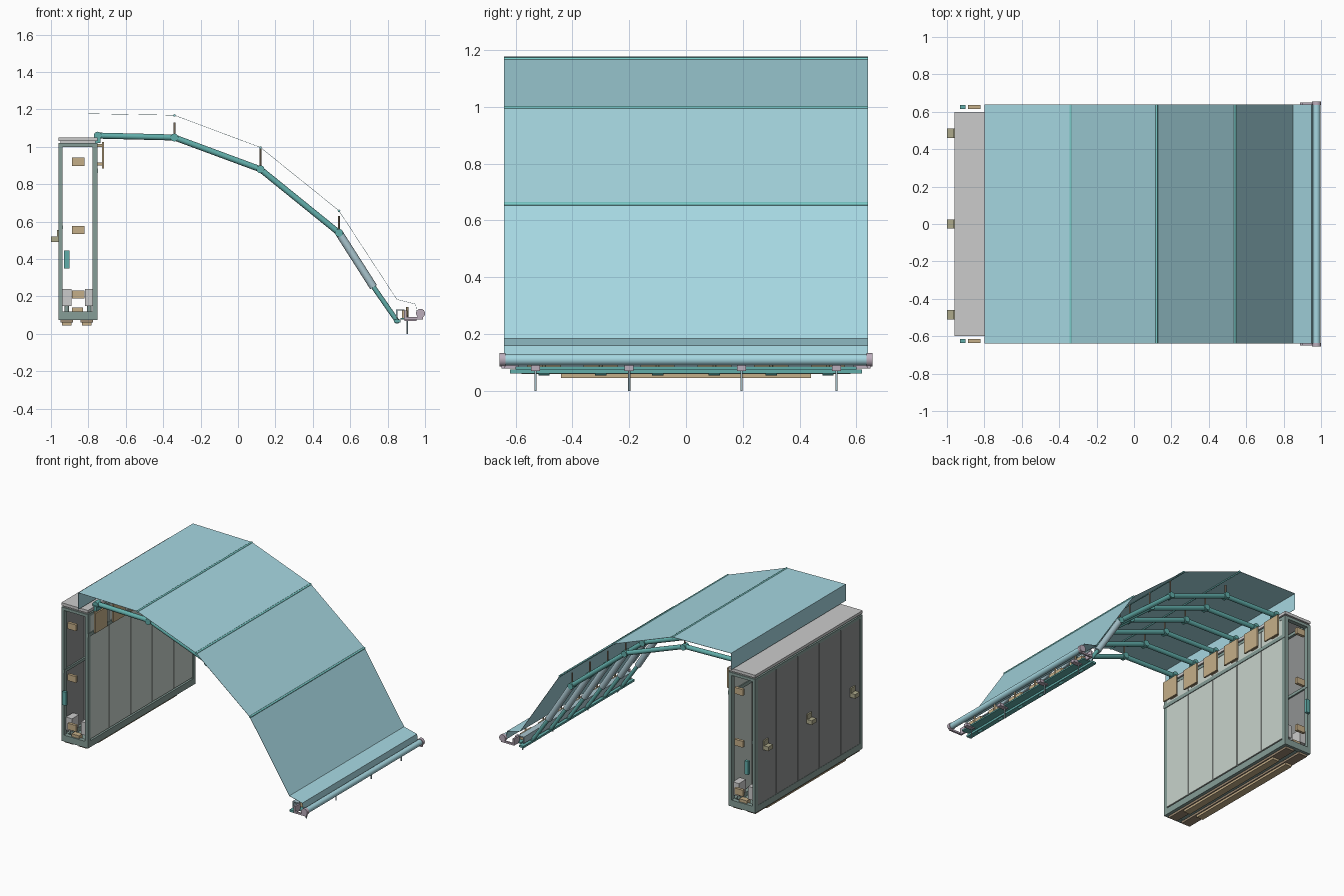
import bpy, bmesh
from mathutils import Vector

if "Cube" in bpy.data.objects:
    bpy.data.objects.remove(bpy.data.objects["Cube"])


def mat(name, r, g, b):
    m = bpy.data.materials.new(name)
    m.diffuse_color = (r, g, b, 1)
    m.use_nodes = True
    m.node_tree.nodes["Principled BSDF"].inputs["Base Color"].default_value = m.diffuse_color
    return m


CLOTH = mat("cloth_blue", 0.38, 0.68, 0.75)
TEAL = mat("teal", 0.12, 0.42, 0.40)
SEAM = mat("seam_teal", 0.20, 0.62, 0.60)
STEEL = mat("blue_steel", 0.40, 0.56, 0.62)
FRAME = mat("frame_green", 0.24, 0.34, 0.31)
PANEL_OUT = mat("outer_panel", 0.28, 0.29, 0.29)
PANEL_IN = mat("inner_panel", 0.58, 0.65, 0.60)
TAN = mat("tan", 0.56, 0.43, 0.25)
OLIVE = mat("olive", 0.42, 0.40, 0.26)
WOOD = mat("brown", 0.33, 0.25, 0.17)
MAUVE = mat("mauve", 0.50, 0.42, 0.50)
CAP = mat("cap_grey", 0.62, 0.63, 0.61)


def finish(name, bm, m):
    me = bpy.data.meshes.new(name)
    bm.to_mesh(me)
    bm.free()
    me.materials.append(m)
    ob = bpy.data.objects.new(name, me)
    bpy.context.collection.objects.link(ob)
    return ob


def box(name, x, y, z, m):
    bm = bmesh.new()
    bmesh.ops.create_cube(bm, size=1)
    for v in bm.verts:
        v.co = Vector([(r[0] + r[1]) / 2 + c * (r[1] - r[0]) for r, c in zip((x, y, z), v.co)])
    return finish(name, bm, m)


def tube(name, p, q, r, m, n=16):
    p, q = Vector(p), Vector(q)
    bm = bmesh.new()
    bmesh.ops.create_cone(bm, cap_ends=True, segments=n, radius1=r, radius2=r, depth=(q - p).length)
    for f in bm.faces:
        f.smooth = len(f.verts) == 4
    for e in bm.edges:
        e.smooth = all(f.smooth for f in e.link_faces)
    rot = Vector((0, 0, 1)).rotation_difference(q - p)
    for v in bm.verts:
        v.co = rot @ v.co + (p + q) / 2
    return finish(name, bm, m)


def sheet(name, pts, half, thick, m):
    bm = bmesh.new()
    rows = [[bm.verts.new((x, s * half, z)) for s in (-1, 1)] for x, z in pts]
    for a, b in zip(rows, rows[1:]):
        bm.faces.new((a[0], b[0], b[1], a[1]))
    ob = finish(name, bm, m)
    mod = ob.modifiers.new("thickness", "SOLIDIFY")
    mod.thickness = thick
    return ob


def at(p, y):
    return (p[0], y, p[1])


X0, X1, H = -0.96, -0.752, 0.60

# cabinet frame: end frames and lengthwise rails
for s in (-1, 1):
    ye = sorted((s * H, s * (H - 0.03)))
    for x in ((X0, X0 + 0.022), (X1 - 0.025, X1)):
        box("cabinet_post", x, ye, (0.075, 1.02), FRAME)
    for z in ((0.075, 0.12), (1.0, 1.02)):
        box("end_cross_rail", (X0, X1), ye, z, FRAME)
for x in ((X0, X0 + 0.03), (X1 - 0.03, X1)):
    for z in ((0.075, 0.12), (1.0, 1.02)):
        box("cabinet_long_rail", x, (-H, H), z, FRAME)
box("inner_top_rail", (X1 - 0.02, X1 + 0.003), (-H, H), (0.86, 0.885), FRAME)
box("outer_mid_rail", (X0 + 0.012, X0 + 0.024), (-H, H), (0.56, 0.58), FRAME)
box("cabinet_floor", (X0 + 0.02, X1 - 0.02), (-H, H), (0.08, 0.09), FRAME)
box("cabinet_lid", (X0, X1), (-H, H), (1.03, 1.05), CAP)
for y in (-0.57, 0, 0.57):
    box("lid_spacer", (X0 + 0.01, X1 - 0.01), (y - 0.02, y + 0.02), (1.015, 1.035), CAP)

# wall panels
w = 2 * H / 5
for i in range(5):
    y = (-H + i * w + 0.003, -H + (i + 1) * w - 0.003)
    box("outer_panel", (X0 + 0.002, X0 + 0.013), y, (0.12, 1.0), PANEL_OUT)
    box("inner_panel", (X1 - 0.014, X1 - 0.002), y, (0.13, 1.0), PANEL_IN)

# skids, handles, end fittings
for x in (-0.915, -0.808):
    box("long_skid", (x - 0.033, x + 0.033), (-0.58, 0.58), (0.06, 0.075), WOOD)
    box("skid_shoe", (x - 0.025, x + 0.025), (-0.44, 0.44), (0.045, 0.06), TAN)
for y in (-0.485, 0, 0.485):
    box("side_handle", (-1.0, -0.966), (y - 0.025, y + 0.025), (0.49, 0.52), OLIVE)
    box("handle_mount", (-0.968, -0.956), (y - 0.025, y + 0.025), (0.49, 0.555), OLIVE)
for s in (-1, 1):
    for z in (0.92, 0.555, 0.21):
        box("end_catch", (-0.888, -0.822), sorted((s * 0.615, s * 0.635)), (z - 0.022, z + 0.022), TAN)
    box("end_latch", (-0.93, -0.90), sorted((s * 0.615, s * 0.635)), (0.35, 0.445), TEAL)
    box("lower_catch", (-0.888, -0.828), sorted((s * 0.55, s * 0.59)), (0.11, 0.14), TAN)
    for x in (-0.915, -0.795):
        box("drive_unit", (x - 0.024, x + 0.024), sorted((s * 0.5, s * 0.58)), (0.15, 0.24), CAP)
        tube("drive_leg", (x, s * 0.54, 0.11), (x, s * 0.54, 0.17), 0.012, FRAME)

# folding arms
JOINTS = [(-0.75, 1.06), (-0.34, 1.05), (0.12, 0.88), (0.54, 0.54), (0.725, 0.25), (0.85, 0.07)]
FOLDS = [(-0.34, 1.17), (0.12, 0.998), (0.54, 0.66)]
TOPS = [1.13, 0.995, 0.63]
for y in (-0.5, -0.3, -0.1, 0.1, 0.3, 0.5):
    for i, (a, b) in enumerate(zip(JOINTS, JOINTS[1:])):
        lower = i == 3
        tube("arm_sleeve" if lower else "arm_link", at(a, y), at(b, y),
             (0.016, 0.016, 0.016, 0.021, 0.013)[i], STEEL if lower else TEAL)
    for p in JOINTS[:4]:
        tube("arm_hinge", (p[0], y - 0.022, p[1]), (p[0], y + 0.022, p[1]), 0.021, TEAL, 20)
    tube("arm_foot", (0.85, y - 0.02, 0.068), (0.85, y + 0.02, 0.068), 0.014, TEAL)
    for p, top in zip(JOINTS[1:4], TOPS):
        tube("canopy_prop", at(p, y), (p[0], y, top), 0.005, WOOD, 8)
    # wall bracket under each arm
    box("wall_bracket", (-0.728, -0.716), (y - 0.065, y + 0.065), (0.885, 1.025), TAN)
    for z in (0.9, 1.0):
        box("bracket_arm", (-0.755, -0.72), (y - 0.03, y + 0.03), (z, z + 0.015), TAN)
    box("hinge_mount", (-0.765, -0.735), (y - 0.03, y + 0.03), (1.02, 1.055), TEAL)

# fabric canopy with seam ribs
sheet("canopy", [(-0.80, 1.06), (-0.80, 1.178)] + FOLDS +
      [(0.85, 0.185), (0.95, 0.16), (0.958, 0.115)], 0.64, 0.002, CLOTH)
for x, z in FOLDS:
    tube("seam_rib", (x, -0.64, z - 0.002), (x, 0.64, z - 0.002), 0.007, SEAM, 8)

# ground anchor rail and roller
box("ground_rail", (0.835, 0.87), (-0.62, 0.62), (0.062, 0.076), TEAL)
box("anchor_plate", (0.87, 0.925), (-0.60, 0.60), (0.076, 0.086), TEAL)
box("channel_web", (0.846, 0.853), (-0.60, 0.60), (0.085, 0.13), STEEL)
box("channel_flange", (0.846, 0.89), (-0.60, 0.60), (0.124, 0.131), STEEL)
for y in (-0.5, -0.3, -0.1, 0.1, 0.3, 0.5):
    box("clamp_block", (0.876, 0.906), (y - 0.06, y + 0.06), (0.086, 0.125), TAN)
    tube("clamp_screw", (0.905, y, 0.08), (0.905, y, 0.145), 0.006, TAN, 8)
for y in (-0.53, -0.2, 0.195, 0.53):
    tube("ground_stake", (0.905, y, 0), (0.905, y, 0.10), 0.004, STEEL, 8)
    box("stake_block", (0.89, 0.955), (y - 0.016, y + 0.016), (0.07, 0.09), MAUVE)
tube("roller", (0.976, -0.64, 0.11), (0.976, 0.64, 0.11), 0.02, CLOTH, 24)
for s in (-1, 1):
    y = sorted((s * 0.637, s * 0.65))
    box("roller_bracket", (0.888, 0.99), y, (0.078, 0.09), MAUVE)
    box("bracket_upright", (0.888, 0.90), sorted((s * 0.59, s * 0.65)), (0.078, 0.125), MAUVE)
    tube("roller_end_cap", (0.976, s * 0.635, 0.11), (0.976, s * 0.656, 0.11), 0.024, MAUVE, 24)
